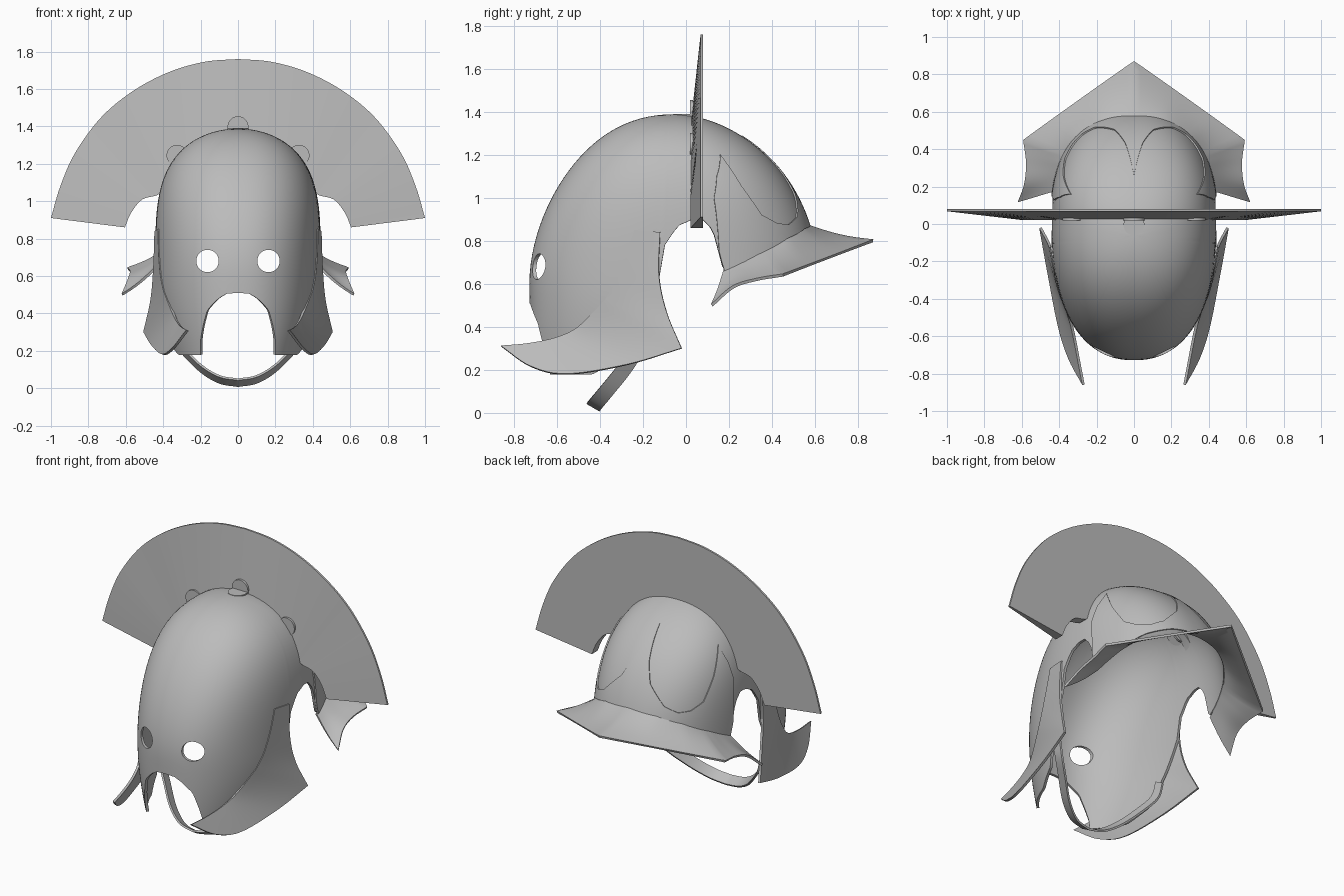
import bpy, bmesh
from math import sin, cos, radians, pi
from mathutils import Vector, Matrix

if "Cube" in bpy.data.objects:
    bpy.data.objects.remove(bpy.data.objects["Cube"])

steel = bpy.data.materials.new("steel_grey")
steel.use_nodes = True
GREY = (0.5, 0.5, 0.5, 1)
steel.diffuse_color = GREY
steel.node_tree.nodes["Principled BSDF"].inputs["Base Color"].default_value = GREY

TOP, POW = 1.38, 2.3


def table(pts, u):
    """Linear look-up in a list of (u, value) pairs."""
    for (a, p), (b, q) in zip(pts, pts[1:]):
        if u <= b:
            return p + (q - p) * (u - a) / (b - a)
    return pts[-1][1]


def spline(pts, n=6):
    """Smooth curve through points."""
    p = [Vector(v) for v in pts]
    p = [2 * p[0] - p[1]] + p + [2 * p[-1] - p[-2]]
    out = []
    for a, b, c, d in zip(p, p[1:], p[2:], p[3:]):
        for i in range(n):
            t = i / n
            out.append(0.5 * (2 * b + (c - a) * t + (2 * a - 5 * b + 4 * c - d) * t * t
                              + (3 * b - a - 3 * c + d) * t ** 3))
    return out + [p[-2]]


def mirrored(pts):
    """Extend a curve ending at x = 0 to the other side."""
    return pts + [Vector((-p.x, p.y, p.z)) for p in reversed(pts[:-1])]


def finish(obj, angle=35):
    bpy.ops.object.select_all(action="DESELECT")
    bpy.context.view_layer.objects.active = obj
    obj.select_set(True)
    if obj.modifiers:
        bpy.ops.object.convert(target="MESH")
    bpy.ops.object.shade_smooth_by_angle(angle=radians(angle))


def from_bmesh(name, bm):
    bmesh.ops.remove_doubles(bm, verts=bm.verts, dist=0.0002)
    bmesh.ops.recalc_face_normals(bm, faces=bm.faces)
    me = bpy.data.meshes.new(name)
    bm.to_mesh(me)
    bm.free()
    me.materials.append(steel)
    obj = bpy.data.objects.new(name, me)
    bpy.context.collection.objects.link(obj)
    return obj


def grid(name, rows, thick=0, wrap=False, caps=False, done=True):
    """Skin a grid of points, optionally closed around and thickened."""
    bm = bmesh.new()
    vs = [[bm.verts.new(p) for p in r] for r in rows]
    n = len(rows[0])
    for a, b in zip(vs, vs[1:]):
        for j in range(n if wrap else n - 1):
            k = (j + 1) % n
            bm.faces.new((a[j], a[k], b[k], b[j]))
    if caps:
        bm.faces.new(vs[0])
        bm.faces.new(vs[-1])
    obj = from_bmesh(name, bm)
    if thick:
        m = obj.modifiers.new("thickness", "SOLIDIFY")
        m.thickness, m.offset = thick, 0
    if done:
        finish(obj)
    return obj


def loft(name, inner, outer, n=8, thick=0.014, sag=0):
    """Sheet between two matching curves, optionally dished."""
    rows = []
    for i in range(n + 1):
        t = i / n
        dip = Vector((0, 0, -sag * sin(pi * t)))
        rows.append([a.lerp(b, t) + dip for a, b in zip(inner, outer)])
    return grid(name, rows, thick)


# Skull form: half width, front and back depth, and centre at a height
def section(z):
    t = min(max((z - 0.6) / (TOP - 0.6), 0), 1)
    low = max(0.6 - z, 0) ** 2
    long = (1 - t ** 1.9) ** 0.5
    return (0.435 * (1 - t ** 4) ** 0.5 * (1 - 0.85 * low),
            0.72 * long * (1 - 0.15 * low), 0.605 * long, -0.06 * t ** 4)


def skull(deg, z, off=0):
    """Point on the skull; 0 degrees is the front, 180 the back."""
    w, f, b, cy = section(z)
    s, c = sin(radians(deg)), cos(radians(deg))
    x = (w + off) * abs(s) ** (2 / POW) * (1 if s > 0 else -1)
    depth = (f if c > 0 else b) + off
    return Vector((x, cy - depth * abs(c) ** (2 / POW) * (1 if c > 0 else -1), z))


def skull_x(y, z):
    w, f, b, cy = section(z)
    d = min(abs(y - cy) / (f if y < cy else b), 1)
    return w * (1 - d ** POW) ** (1 / POW)


# Lower rim: mouth arch, jaw, ear arch and nape
RIM = [(0, .51), (6, .505), (11, .48), (19, .42), (23.5, .33), (27, .25), (28.5, .18),
       (55, .18), (68, .25), (76, .45), (82.5, .64), (84, .78), (88, .87), (92, .9),
       (96, .9), (100, .85), (103, .7), (104, .66), (120, .735), (140, .81),
       (160, .855), (180, .87)]

# Helmet shell with eye holes
angles = [-180 + 1.5 * i for i in range(240)]
N = 30
rows = []
for i in range(N + 1):
    k = sin(pi / 2 * i / N) if i < N else 1
    row = []
    for a in angles:
        low = table(RIM, abs(a))
        row.append(skull(a, low + (TOP - low) * k))
    rows.append(row)
shell = grid("helmet_shell", rows, 0.016, wrap=True, done=False)
cutters = []
for s in (1, -1):
    bpy.ops.mesh.primitive_cylinder_add(vertices=32, radius=0.06, depth=0.5,
                                        location=(s * 0.163, -0.68, 0.68), rotation=(pi / 2, 0, 0))
    cutter = bpy.context.object
    cutter.name = "eye_cutter"
    cutter.hide_render = True
    m = shell.modifiers.new("eye", "BOOLEAN")
    m.operation, m.object, m.solver = "DIFFERENCE", cutter, "EXACT"
    cutters.append(cutter)
finish(shell)
for c in cutters:
    bpy.data.objects.remove(c)

# Raised scalloped plate around the nape
SCALLOP = [(102, 1.0), (106, 1.1), (114, 1.2), (119, 1.05), (126, .92), (135, .88), (144, .875),
           (155, .91), (169, 1.02), (175, 1.13), (180, 1.285)]
nape = [102 + i for i in range(157)]
rows = []
for i in range(15):
    row = []
    for a in nape:
        fold = a if a <= 180 else 360 - a
        low, high = table(RIM, fold), table(SCALLOP, fold)
        row.append(skull(a, low + (high - low) * i / 14, 0.01))
    rows.append(row)
grid("nape_plate", rows, 0.012)

# Neck guard brim
M = 18
side_in = [skull(a, table(RIM, a)) for a in [104 + 21 * i / M for i in range(M + 1)]]
back_in = [skull(a, table(RIM, a)) for a in [125 + 55 * i / M for i in range(M + 1)]]
side_out = spline([(.62, .12, .5), (.585, .22, .585), (.575, .33, .62), (.59, .45, .64)])
corner, tail = side_out[-1], Vector((0, .87, .8))
back_out = [corner.lerp(tail, i / M) for i in range(M + 1)]
loft("neck_guard", mirrored(side_in + back_in[1:]), mirrored(side_out + back_out[1:]), sag=0.012)

# Flared cheek guards
touch = [(skull_x(y, z) + 0.006, y, z) for y, z in ((-.24, .85), (-.28, .72), (-.33, .6), (-.38, .52))]
inner = spline(touch) + spline([touch[-1], (.345, -.5, .4), (.32, -.6, .35),
                                (.295, -.73, .322), (.27, -.86, .31)])[1:]
outer = spline([(.44, -.12, .84), (.447, -.125, .64), (.462, -.09, .47), (.5, -.02, .3)])
outer += spline([(.5, -.02, .3), (.455, -.27, .225), (.4, -.55, .18),
                 (.345, -.72, .215), (.27, -.86, .31)])[1:]
for s, side in ((1, "left"), (-1, "right")):
    flip = Matrix.Diagonal((s, 1, 1))
    loft(side + "_cheek_guard", [flip @ p for p in inner], [flip @ p for p in outer])

# Chin strap
edge = mirrored(spline([(.385, -.2, .37), (.36, -.21, .27), (.3, -.255, .19),
                        (.2, -.335, .09), (.1, -.385, .03), (0, -.4, .012)]))
loft("chin_strap", edge, [p + Vector((0, -.06, .035)) for p in edge], n=2, thick=0.012)

# Transverse crest, thin at the outer edge
rim = mirrored(spline([(1, 0, .91), (.95, 0, 1.08), (.87, 0, 1.26), (.73, 0, 1.45),
                       (.56, 0, 1.59), (.37, 0, 1.69), (.18, 0, 1.745), (0, 0, 1.76)]))
root = mirrored(spline([(.605, 0, .86), (.57, 0, .94), (.51, 0, 1.01), (.42, 0, 1.04),
                        (.38, 0, 1.13), (.31, 0, 1.21), (.17, 0, 1.31), (0, 0, 1.345)]))


def at_y(p, y):
    return Vector((p.x, y, p.z))


grid("crest", [[at_y(o, .068), at_y(o, .08), at_y(i, .08), at_y(i, .022)]
               for o, i in zip(rim, root)], wrap=True, caps=True)

# Crest brackets: one round tab on the shell, one on the crest
for name, x, z, tilt in (("middle", 0, 1.383, 0), ("left", .315, 1.235, 48), ("right", -.315, 1.235, -48)):
    turn = Matrix.Translation((x, 0, z)) @ Matrix.Rotation(radians(tilt), 4, "Y")
    for part, place in (("shell_tab", Matrix.Translation((0, -.005, 0))),
                        ("crest_tab", Matrix.Translation((0, .026, .015)) @ Matrix.Rotation(pi / 2, 4, "X"))):
        bm = bmesh.new()
        bmesh.ops.create_cone(bm, cap_ends=True, segments=28, radius1=.056, radius2=.056,
                              depth=.014, matrix=turn @ place)
        finish(from_bmesh(name + "_" + part, bm))
